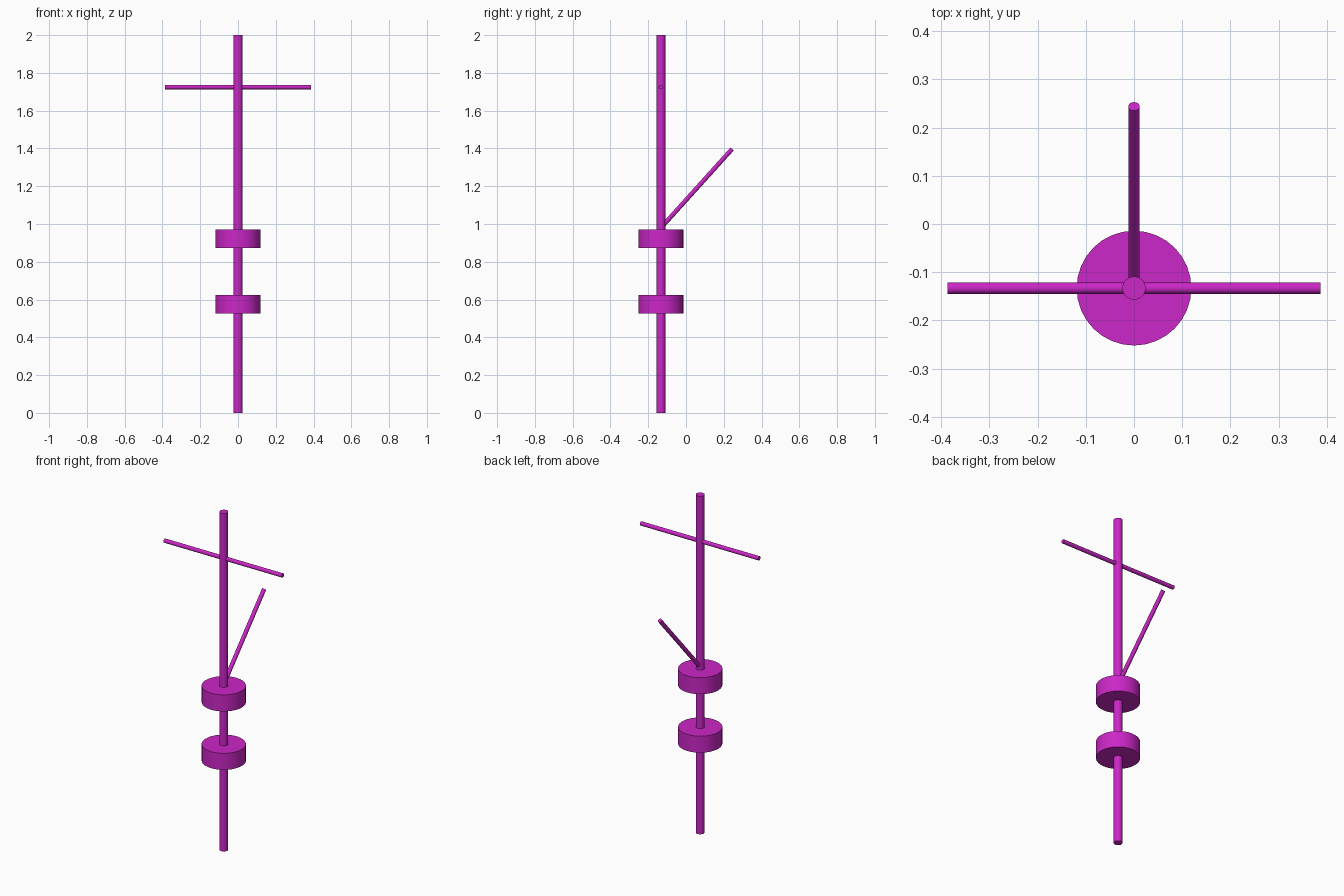
import bpy, math
from mathutils import Vector

if "Cube" in bpy.data.objects:
    bpy.data.objects.remove(bpy.data.objects["Cube"])

magenta = bpy.data.materials.new("magenta")
magenta.diffuse_color = (0.6, 0.02, 0.57, 1)
magenta.use_nodes = True
magenta.node_tree.nodes["Principled BSDF"].inputs["Base Color"].default_value = magenta.diffuse_color
POLE_Y = -0.133


def rod(name, start, end, radius):
    """Capped cylinder running between two points."""
    a, b = Vector(start), Vector(end)
    d = b - a
    bpy.ops.mesh.primitive_cylinder_add(vertices=32, radius=radius, depth=d.length,
                                        location=(a + b) / 2)
    ob = bpy.context.object
    ob.name = name
    ob.rotation_euler = Vector((0, 0, 1)).rotation_difference(d.normalized()).to_euler()
    ob.data.materials.append(magenta)
    bpy.ops.object.shade_smooth_by_angle(angle=math.radians(30))
    return ob


# upright pole
rod("pole", (0, POLE_Y, 0), (0, POLE_Y, 2), 0.024)

# two collars around the pole
for name, z in (("lower_collar", 0.527), ("upper_collar", 0.873)):
    rod(name, (0, POLE_Y, z), (0, POLE_Y, z + 0.098), 0.119)

# horizontal crossbar
rod("crossbar", (-0.387, POLE_Y, 1.725), (0.387, POLE_Y, 1.725), 0.0118)

# slanted arm rising towards the back
rod("slanted_arm", (0, -0.147, 0.964), (0, 0.244, 1.397), 0.0118)
